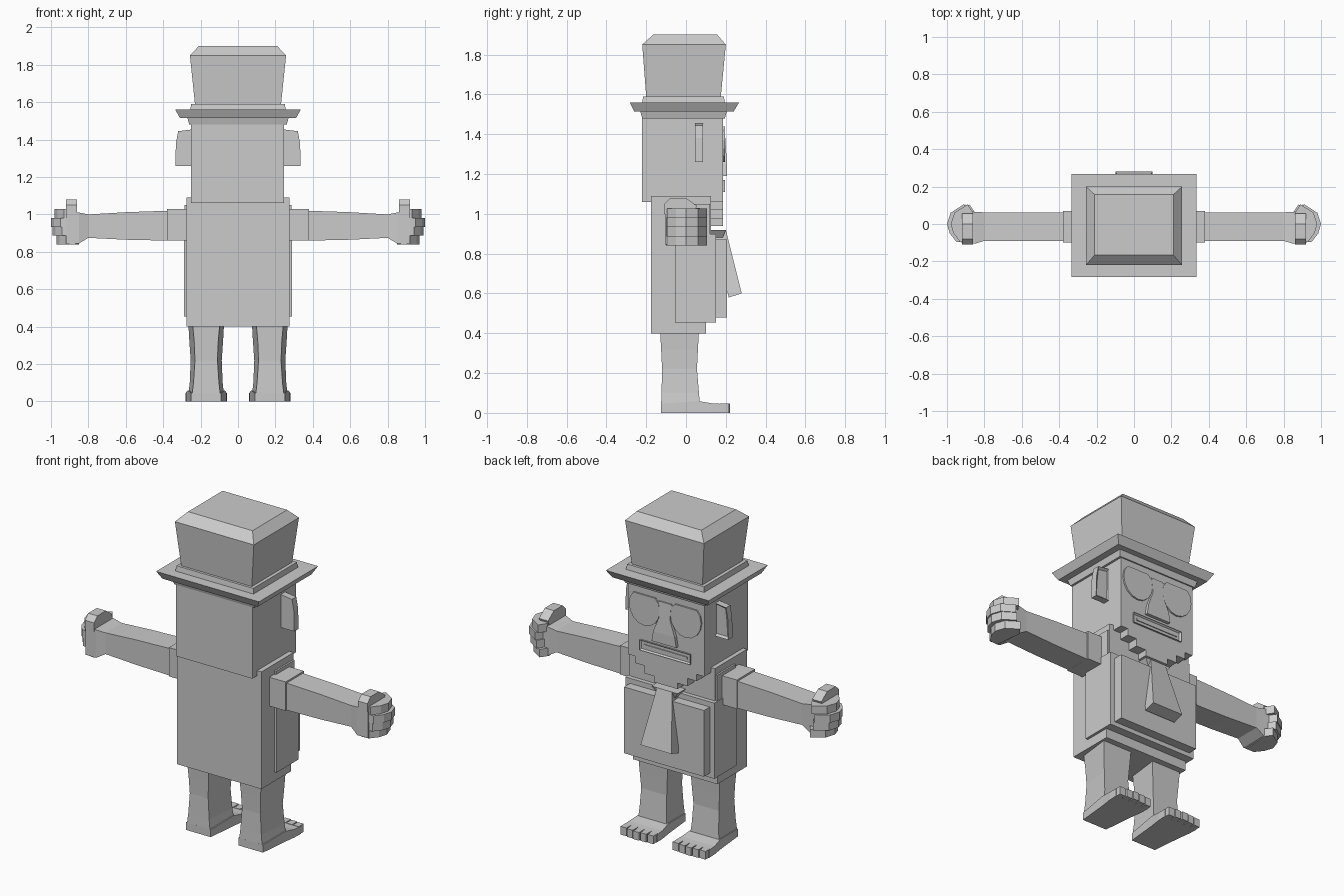
import bpy, bmesh, math
from mathutils import Vector

cube = bpy.data.objects.get("Cube")
if cube:
    bpy.data.objects.remove(cube)

grey = bpy.data.materials.new("plain_grey")
grey.use_nodes = True
GREY = (0.6, 0.6, 0.6, 1)
grey.diffuse_color = GREY
grey.node_tree.nodes["Principled BSDF"].inputs["Base Color"].default_value = GREY


def finish(name, bm):
    bmesh.ops.recalc_face_normals(bm, faces=bm.faces)
    mesh = bpy.data.meshes.new(name)
    bm.to_mesh(mesh)
    bm.free()
    mesh.materials.append(grey)
    ob = bpy.data.objects.new(name, mesh)
    bpy.context.collection.objects.link(ob)
    return ob


def loft(name, rings, inset=None):
    """Skin matching rings of points and cap both ends; optionally sink the last cap."""
    bm = bmesh.new()
    loops = [[bm.verts.new(p) for p in ring] for ring in rings]
    n = len(loops[0])
    for a, b in zip(loops, loops[1:]):
        for i in range(n):
            j = (i + 1) % n
            bm.faces.new((a[i], a[j], b[j], b[i]))
    bm.faces.new(loops[0])
    cap = bm.faces.new(loops[-1])
    if inset:
        bmesh.ops.recalc_face_normals(bm, faces=bm.faces)
        bmesh.ops.inset_region(bm, faces=[cap], thickness=inset[0], depth=-inset[1])
    return finish(name, bm)


def rect(x0, x1, y0, y1, z):
    return [(x0, y0, z), (x1, y0, z), (x1, y1, z), (x0, y1, z)]


def box(name, x0, x1, y0, y1, z0, z1):
    return loft(name, [rect(x0, x1, y0, y1, z) for z in (z0, z1)])


def plate(name, outline, y0, y1, inset=None):
    """Extrude an x-z outline along y."""
    return loft(name, [[(x, y, z) for x, z in outline] for y in (y0, y1)], inset)


def tower(name, levels):
    """Stack of rectangles symmetric in x: (z, half width, y0, y1)."""
    return loft(name, [rect(-w, w, a, b, z) for z, w, a, b in levels])


# Torso and layered jacket
box("torso", -.275, .275, -.175, .10, .40, 1.09)
box("chest", -.275, .275, 0, .125, .455, 1.09)
box("jacket", -.29, .29, -.055, .15, .455, .90)
box("jacket_shoulders", -.285, .285, -.055, .12, .90, 1.05)
box("vest", -.26, .26, .14, .205, .48, .87)

# Tie hanging away from the chest, with its knot
tie_levels = [(.92, .05, .13, .20), (.60, .10, .215, .28)]
loft("tie", [[(-w, a, z - .02), (w, a, z - .02), (w, b, z), (-w, b, z)]
             for z, w, a, b in tie_levels])
tower("tie_knot", [(.88, .055, .12, .185), (.92, .085, .12, .20)])

# Head and stepped beard
box("head", -.25, .247, -.22, .187, 1.06, 1.48)
for w, z0, z1 in ((.20, 1.02, 1.06), (.14, .975, 1.02), (.075, .94, .975)):
    box("beard_step", -w, w, .10, .187, z0, z1)

# Face: glasses, nose and mouth
lens = []
for i in range(16):
    t = math.tau * i / 16
    lens.append((.10 * math.cos(t), max(-.11, min(.07, .11 * math.sin(t)))))
for sx, side in ((1, "left"), (-1, "right")):
    plate(side + "_lens", [(sx * .135 + x, 1.37 + z) for x, z in lens], .18, .196)
box("glasses_bridge", -.06, .06, .18, .194, 1.40, 1.425)
nose_levels = [(1.19, .08, .206), (1.25, .07, .206), (1.34, .035, .200), (1.43, .04, .194)]
tower("nose", [(z, w, .17, y) for z, w, y in nose_levels])
plate("mouth", [(-.165, 1.11), (.165, 1.11), (.165, 1.17), (-.165, 1.17)],
      .18, .197, inset=(.012, .012))
box("lips", -.14, .14, .18, .192, 1.133, 1.147)

# Top hat
tower("hat_underband", [(1.48, .26, -.22, .195), (1.515, .27, -.23, .205)])
tower("hat_brim", [(1.515, .31, -.26, .24), (1.56, .335, -.283, .267)])
tower("hat_band", [(1.56, .255, -.22, .195), (1.59, .25, -.215, .19)])
tower("hat_crown", [(1.59, .23, -.20, .175), (1.85, .257, -.22, .20),
                    (1.90, .21, -.165, .157)])

# Paired parts
for s, side in ((1, "left"), (-1, "right")):
    # Ear with a sunken bowl
    ear = [(.24, 1.26), (.335, 1.26), (.332, 1.38), (.32, 1.445), (.24, 1.455)]
    plate(side + "_ear", [(s * x, z) for x, z in ear], .045, .085, inset=(.016, .012))

    # Sleeve, arm and palm
    box(side + "_sleeve", *sorted((s * .27, s * .38)), -.10, .07, .86, 1.03)
    arm = [(.37, .86, 1.02, -.09, .062), (.60, .865, 1.012, -.09, .062),
           (.80, .875, 1.0, -.09, .062), (.85, .845, 1.01, -.105, .065),
           (.92, .845, 1.02, -.105, .07)]
    loft(side + "_arm", [[(s * x, a, z0), (s * x, b, z0), (s * x, b, z1), (s * x, a, z1)]
                         for x, z0, z1, a, b in arm])

    # Four curled fingers stacked in a fist
    curl = [(.90, -.10), (.95, -.095), (.985, -.05), (1.0, 0), (.98, .06), (.91, .105),
            (.88, .06)]
    for i, reach in enumerate((-.03, -.008, 0, -.02)):
        z = .84 + i * .047
        ring = [(s * (x + reach), y) for x, y in curl]
        loft(side + "_finger", [[(x, y, h) for x, y in ring] for h in (z, z + .047)])

    # Thumb folded over the top of the fist
    thumb = [(-.11, 1.0), (.04, 1.0), (.055, 1.04), (0, 1.08), (-.08, 1.08), (-.11, 1.05)]
    loft(side + "_thumb", [[(s * x, y, z) for y, z in thumb] for x in (.86, .92)])

    # Bowed leg, wider toward the toes
    leg = [(.04, .075, .095, -.125, .07), (.10, .068, .088, -.123, .065),
           (.22, .06, .083, -.12, .055), (.32, .064, .09, -.125, .06),
           (.41, .072, .095, -.13, .065)]
    c = s * .17
    loft(side + "_leg", [[(c - w0, a, z), (c + w0, a, z), (c + w1, b, z), (c - w1, b, z)]
                         for z, w0, w1, a, b in leg])

    # Foot flaring forward, sloping up to the ankle
    foot = [(-.125, .08, .045), (.06, .098, .06), (.13, .108, .048), (.185, .11, .045)]
    loft(side + "_foot", [[(c - w, y, 0), (c + w, y, 0), (c + w, y, h), (c - w, y, h)]
                          for y, w, h in foot])
    for i in range(5):
        x = c + (i - 2) * .044
        box(side + "_toe", x - .019, x + .019, .17, .222 - .004 * abs(i - 2), 0, .048)
